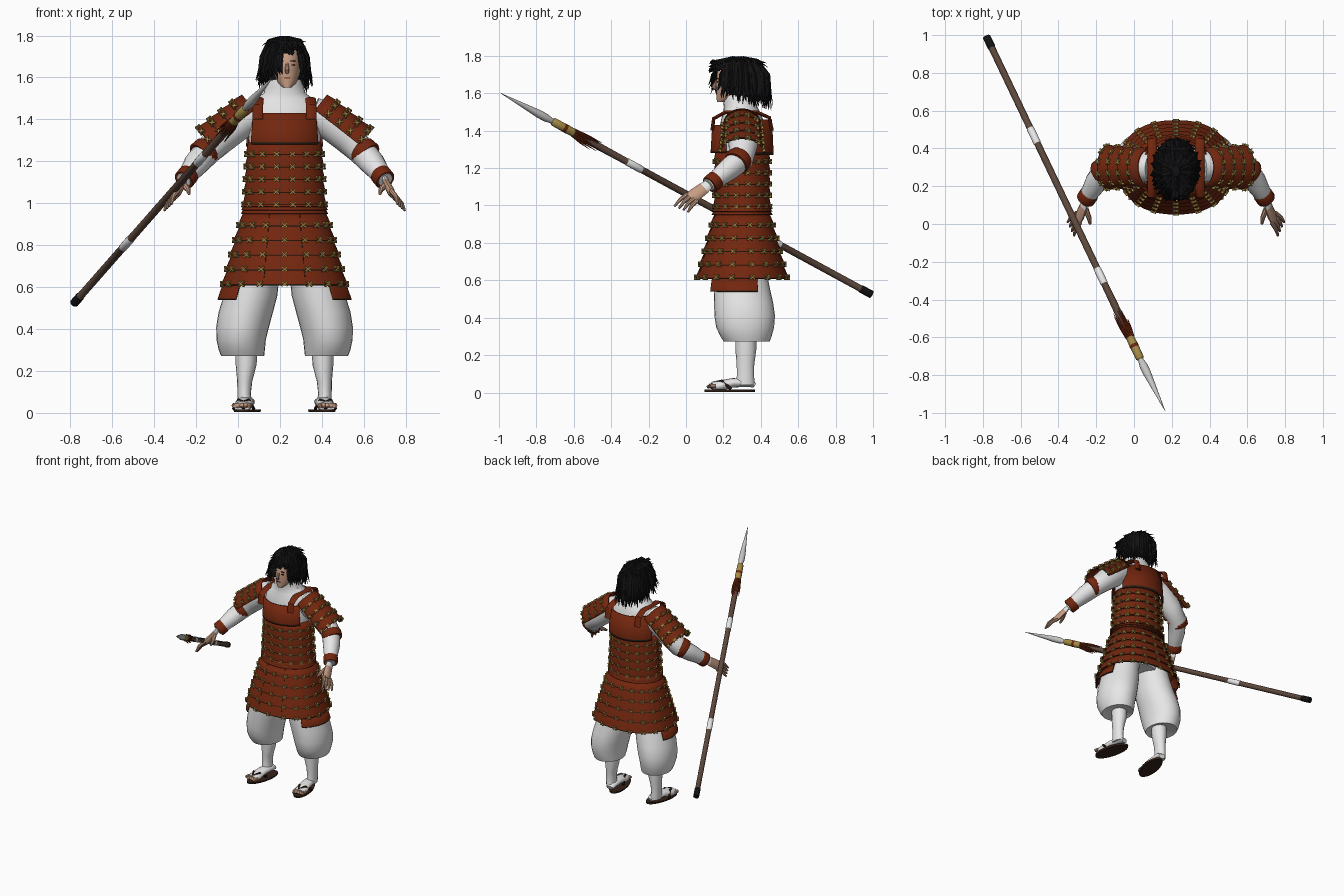
import bpy, bmesh, math, random
from mathutils import Vector as V, Matrix

random.seed(4)
cube = bpy.data.objects.get("Cube")
if cube:
    bpy.data.objects.remove(cube, do_unlink=True)

X, Y, Z = V((1, 0, 0)), V((0, 1, 0)), V((0, 0, 1))
MIDDLE = .222                       # body stands off centre, beside the spear


def material(name, r, g, b):
    m = bpy.data.materials.new(name)
    m.use_nodes = True
    m.diffuse_color = (r, g, b, 1)
    m.node_tree.nodes["Principled BSDF"].inputs["Base Color"].default_value = (r, g, b, 1)
    return m


RED = material("lacquer red", .17, .0195, .0045)
DARK = material("dark lacing", .035, .016, .009)
GOLD = material("gold cord", .38, .26, .06)
WHITE = material("white cloth", .8, .8, .8)
SKIN = material("skin", .57, .335, .23)
HAIR = material("black hair", .006, .006, .007)
WOOD = material("brown wood", .11, .065, .045)
STEEL = material("pale steel", .55, .55, .54)


def at(x, y, z, side=1):
    """Point measured from the body's middle plane."""
    return V((MIDDLE + side * x, y, z))


def finish(bm, name, mats, thick=0, angle=40):
    bmesh.ops.recalc_face_normals(bm, faces=bm.faces)
    me = bpy.data.meshes.new(name)
    bm.to_mesh(me)
    bm.free()
    for m in mats:
        me.materials.append(m)
    me.shade_smooth()
    me.set_sharp_from_angle(angle=math.radians(angle))
    ob = bpy.data.objects.new(name, me)
    bpy.context.collection.objects.link(ob)
    if thick:
        mod = ob.modifiers.new("thickness", "SOLIDIFY")
        mod.thickness = thick
    return ob


def rounded(t, square):
    """Cosine and sine, pushed towards a rounded square."""
    return [math.copysign(abs(f) ** square, f) for f in (math.cos(t), math.sin(t))]


def ring(c, u, v, a, b, lo=0, hi=360, n=24, square=1):
    count = n if hi - lo == 360 else n + 1
    spots = [rounded(math.radians(lo + (hi - lo) * i / n), square) for i in range(count)]
    return [c + u * a * p + v * b * q for p, q in spots]


def shell(name, rings, mats, bands=None, wrap=True, caps=True, thick=0):
    """Skin a stack of rings; bands gives the material slot between rings."""
    bm = bmesh.new()
    vs = [[bm.verts.new(p) for p in r] for r in rings]
    n = len(rings[0])
    for k in range(len(vs) - 1):
        for i in range(n if wrap else n - 1):
            j = (i + 1) % n
            f = bm.faces.new((vs[k][i], vs[k][j], vs[k + 1][j], vs[k + 1][i]))
            f.material_index = bands[k] if bands else 0
    if caps:
        bm.faces.new(vs[0])
        bm.faces.new(vs[-1]).material_index = bands[-1] if bands else 0
    return finish(bm, name, mats, thick)


def tube(name, pts, radii, mats, bands=None, n=10, ref=Z, flat=1):
    rings = []
    for i, p in enumerate(pts):
        t = pts[min(i + 1, len(pts) - 1)] - pts[max(i - 1, 0)]
        u = t.cross(ref).normalized()
        rings.append(ring(p, u, u.cross(t).normalized(), radii[i], radii[i] * flat, n=n))
    return shell(name, rings, mats, bands)


def stack(name, rows, mat, side=1, n=28):
    """Upright form from rows of x, y, z, half width, half depth."""
    return shell(name, [ring(at(x, y, z, side), X, Y, a, b, n=n) for x, y, z, a, b in rows], [mat])


def box(name, loc, size, mat):
    bm = bmesh.new()
    bmesh.ops.create_cube(bm, size=1, matrix=Matrix.Translation(loc) @ Matrix.Diagonal((*size, 1)))
    return finish(bm, name, [mat])


def lames(name, o, u, v, d, start, end, n, lo=0, hi=360, laces=0, lip=.01, square=1):
    """Overlapping armour rows along d, with crossed cords at each lower edge."""
    rings, bands, cords = [], [], bmesh.new()
    start, end = V(start), V(end)
    for k in range(n):
        top, low = start.lerp(end, k / n), start.lerp(end, (k + 1) / n)
        trim = top.lerp(low, .92)
        top.y, top.z = top.y - lip, top.z - lip
        for t, a, b in (top, trim, low):
            rings.append(ring(o + d * t, u, v, a, b, lo, hi, 48, square))
        bands += [0, 1, 0]
        for i in range(laces):
            c, s = rounded(math.radians(lo + (hi - lo) * (i + .5) / laces), square)
            normal = (u * c / trim.y + v * s / trim.z).normalized()
            along = d.cross(normal).normalized()
            frame = Matrix((along, normal.cross(along), normal)).transposed().to_4x4()
            pos = Matrix.Translation(o + d * trim.x + u * trim.y * c + v * trim.z * s)
            for turn in (-.7, .7):
                bmesh.ops.create_cube(cords, size=1, matrix=pos @ frame @ Matrix.Rotation(turn, 4, "Z")
                                      @ Matrix.Diagonal((.036, .007, .015, 1)))
    shell(name, rings, [RED, DARK], bands, hi - lo == 360, False, .008)
    if laces:
        finish(cords, name + "_cords", [GOLD])
    else:
        cords.free()


# Body armour
trunk = at(0, .3, 0)
lames("torso_armour", trunk, X, Y, Z, (1.29, .183, .152), (.99, .2, .155), 5, laces=16)
lames("waist_belt", trunk, X, Y, Z, (1, .205, .16), (.95, .208, .163), 3, lip=.008)
lames("skirt_armour", trunk, X, Y, Z, (.96, .205, .155), (.61, .303, .25), 5, laces=18, square=.87)
lames("chest_plate", trunk, X, Y, Z, (1.43, .188, .17), (1.28, .19, .168), 1, 212, 328)
lames("back_plate", trunk, X, Y, Z, (1.46, .19, .17), (1.27, .195, .168), 1, 20, 160)
for s in (-1, 1):
    tube("skirt_seam", [at(.072 * s, .156, .95), at(.1 * s, .068, .62)], [.002] * 2, [DARK], n=6)

# White shirt with funnel collar
stack("shirt", [(0, .3, 1.26, .165, .13), (0, .3, 1.4, .185, .125), (0, .3, 1.46, .175, .112),
                (0, .298, 1.495, .14, .1), (0, .293, 1.525, .1, .09), (0, .285, 1.555, .093, .086),
                (.003, .275, 1.59, .074, .076)], WHITE)
stack("hips", [(0, .3, .98, .17, .13), (0, .3, .8, .2, .15), (0, .3, .68, .13, .13)], WHITE)

for s, word in ((1, "left_"), (-1, "right_")):
    def P(x, y, z):
        return at(x, y, z, s)

    # Shoulder straps and side skirt flap
    tube(word + "strap", [P(.127, .14, 1.4), P(.127, .148, 1.465), P(.125, .21, 1.498),
                          P(.125, .38, 1.498), P(.127, .445, 1.47), P(.127, .46, 1.4)],
         [.01] * 6, [RED], ref=X, flat=2.5, n=8)
    lames(word + "skirt_flap", trunk, X * s, Y, Z, (.62, .303, .245), (.54, .32, .25), 1, -43, 20)

    # Shoulder guard, arched over the arm
    d = V((.79 * s, 0, -.62))
    up = V((.62 * s, 0, .79))
    lames(word + "shoulder_guard", P(.145, .3, 1.445), Y, up, d,
          (0, .105, .1), (.265, .12, .103), 4, 0, 180, 6, lip=.007)

    # Arm, bands and hand
    tube(word + "arm", [P(.13, .3, 1.435), P(.2, .305, 1.4), P(.3, .305, 1.315), P(.37, .295, 1.245),
                        P(.42, .225, 1.19), P(.465, .15, 1.13), P(.482, .12, 1.11)],
         [.075, .085, .077, .066, .06, .045, .036], [WHITE], n=18)
    for part, p, way, r in (("elbow_band", P(.385, .28, 1.24), V((.7 * s, -.5, -.6)), .07),
                            ("wrist_band", P(.468, .145, 1.125), V((.5 * s, -.7, -.6)), .051)):
        tube(word + part, [p - way * .026, p - way * .02, p + way * .02, p + way * .026],
             [r * .94, r, r, r * .94], [RED], n=18)
    tube(word + "palm", [P(.478, .13, 1.12), P(.488, .095, 1.092), P(.508, .045, 1.055), P(.518, .02, 1.04)],
         [.026, .034, .038, .03], [WHITE, SKIN], [0, 1, 1], ref=V((.8 * s, .2, .5)), flat=.5)
    for i in range(4):
        base = P(.508 + .006 * i, .008 + .017 * i, 1.06 - .012 * i)
        tip = P(.54 + .011 * i, -.062 + .024 * i, .995 - .01 * i)
        tube(word + "finger", [base, base.lerp(tip, .55) + V((.006 * s, 0, .008)), tip],
             [.0125, .011, .006], [SKIN], n=8)
    tube(word + "thumb", [P(.48, .08, 1.085), P(.46, .035, 1.065), P(.455, .0, 1.045)],
         [.017, .013, .007], [SKIN], n=8)

    # Baggy trousers, shin and foot
    stack(word + "trouser", [(.08, .3, .85, .1, .13), (.145, .29, .65, .12, .14), (.162, .298, .56, .128, .15),
                             (.185, .308, .48, .13, .158), (.2, .314, .41, .126, .162), (.207, .316, .35, .118, .155),
                             (.204, .321, .3, .11, .137), (.2, .325, .272, .103, .122),
                             (.19, .32, .29, .05, .05)], WHITE, s)
    stack(word + "shin", [(.182, .32, .3, .052, .056), (.183, .32, .23, .05, .056),
                          (.19, .318, .15, .036, .047), (.193, .318, .09, .032, .046),
                          (.187, .316, .04, .036, .052)], WHITE, s, 16)
    tube(word + "foot", [P(.172, .365, .04), P(.177, .34, .052), P(.188, .25, .052),
                         P(.197, .18, .036), P(.202, .14, .03)], [.025, .036, .04, .045, .04],
         [WHITE], flat=.62, n=16)
    for i in range(5):
        x = .168 + .018 * i
        tube(word + "toe", [P(x, .16, .034), P(x, .13, .036), P(x + .002, .112 + .006 * i, .028)],
             [.012, .0125, .007], [SKIN], n=8)
    lean = V((.22 * s, -1, 0)).normalized()
    shell(word + "sandal_sole", [ring(P(.178, .235, z), lean, lean.cross(Z), .138, w)
                                 for z, w in ((.004, .057), (.017, .061))], [DARK])
    for x in (.147, .243):
        tube(word + "sandal_strap", [P(x, .24, .02), P((x + .196) / 2, .19, .062), P(.196, .145, .051),
                                     P(.196, .135, .02)], [.008] * 4, [DARK], n=8, ref=X)

# Head and face
stack("neck", [(0, .285, 1.52, .05, .05), (.008, .265, 1.62, .05, .055)], SKIN)
stack("head", [(.012, .19, 1.553, .02, .025), (.012, .212, 1.572, .042, .048), (.012, .24, 1.605, .058, .077),
               (.011, .26, 1.655, .068, .1), (.01, .268, 1.72, .068, .1), (.01, .275, 1.76, .045, .07)], SKIN)
tube("nose", [at(.012, .164, 1.668), at(.012, .148, 1.635), at(.012, .158, 1.622)],
     [.006, .011, .008], [SKIN], n=8, ref=X)
box("mouth", at(.012, .165, 1.598), (.026, .008, .004), RED)
for x in (-.018, .04):
    box("eye", at(x, .167, 1.66), (.02, .008, .006), DARK)
    box("eyebrow", at(x, .168, 1.679), (.026, .009, .004), HAIR)

# Hair: cap open over the face, then loose pointed locks
bm = bmesh.new()
bmesh.ops.create_uvsphere(bm, u_segments=28, v_segments=18, radius=1,
                          matrix=Matrix.Translation(at(0, .29, 1.665)) @ Matrix.Diagonal((.1, .132, .118, 1)))
open_faces = [f for f in bm.faces if f.calc_center_median().z < (1.735 if f.calc_center_median().y < .23 else 1.58)]
bmesh.ops.delete(bm, geom=open_faces, context="FACES")
finish(bm, "hair_cap", [HAIR], .006)
LOCKS = 190
for i in range(LOCKS):
    ang = math.tau * i / LOCKS
    c, s = math.cos(ang), math.sin(ang)
    if s < -.7:
        end = 1.61 if c < -.2 else 1.725
    else:
        end = 1.565 - .04 * s
    end += random.uniform(-.02, .035)
    w = random.uniform(.88, 1.06)
    lift = random.uniform(-.014, .018)
    bend = max(1.7, end + .015)
    lock = [at(.02 * c, .28 + .03 * s, 1.778 + lift),
            at(.075 * c * w, .285 + .1 * s * w, 1.762 + lift),
            at(.108 * c * w, .29 + .148 * s * w, bend),
            at(.116 * c * w, .29 + .156 * s * w, (bend + end) / 2),
            at(.118 * c * w + random.uniform(-.022, .022), .29 + .16 * s * w + random.uniform(-.02, .015), end)]
    tube("hair_lock", lock, [.007, .014, .016, .012, .001], [HAIR], n=4, ref=V((c, s, .6)), flat=.45)
# Short tufts standing off the crown
for i in range(26):
    ang = random.uniform(0, math.tau)
    c, s = math.cos(ang), math.sin(ang)
    tube("hair_tuft", [at(.03 * c, .29 + .04 * s, 1.775), at(.07 * c, .29 + .095 * s, 1.775),
                       at(.108 * c, .29 + .148 * s, random.uniform(1.735, 1.77))],
         [.008, .013, .001], [HAIR], n=4, flat=.5)

# Spear: blade, ferrule, shaft with pale grips and black butt
TIP, BUTT = V((.165, -.99, 1.6)), V((-.78, .99, .525))
sections = [(0, .001, 0), (.1, .021, 0), (.12, .022, 0), (.138, .014, 1), (.142, .022, 1), (.168, .023, 2),
            (.176, .024, 1), (.203, .021, 3), (.34, .018, 4), (.342, .02, 4), (.38, .02, 3), (.382, .018, 3),
            (.715, .018, 4), (.717, .02, 4), (.755, .02, 3), (.757, .018, 3), (.97, .018, 5), (.972, .021, 5),
            (1, .021, 5)]
tube("spear", [TIP.lerp(BUTT, t) for t, r, m in sections], [r for t, r, m in sections],
     [STEEL, GOLD, RED, WOOD, WHITE, HAIR], [m for t, r, m in sections[:-1]], n=14)
axis = (BUTT - TIP).normalized()
side = axis.cross(Z).normalized()
for spot in ring(V(), side, side.cross(axis), 1, 1, n=16):
    root = TIP.lerp(BUTT, .196) + spot * .018
    end = TIP.lerp(BUTT, random.uniform(.225, .272)) + spot * random.uniform(.022, .038)
    tube("tassel", [root, root.lerp(end, .5) + spot * .003, end], [.006, .0045, .001], [RED], n=5, ref=spot)
